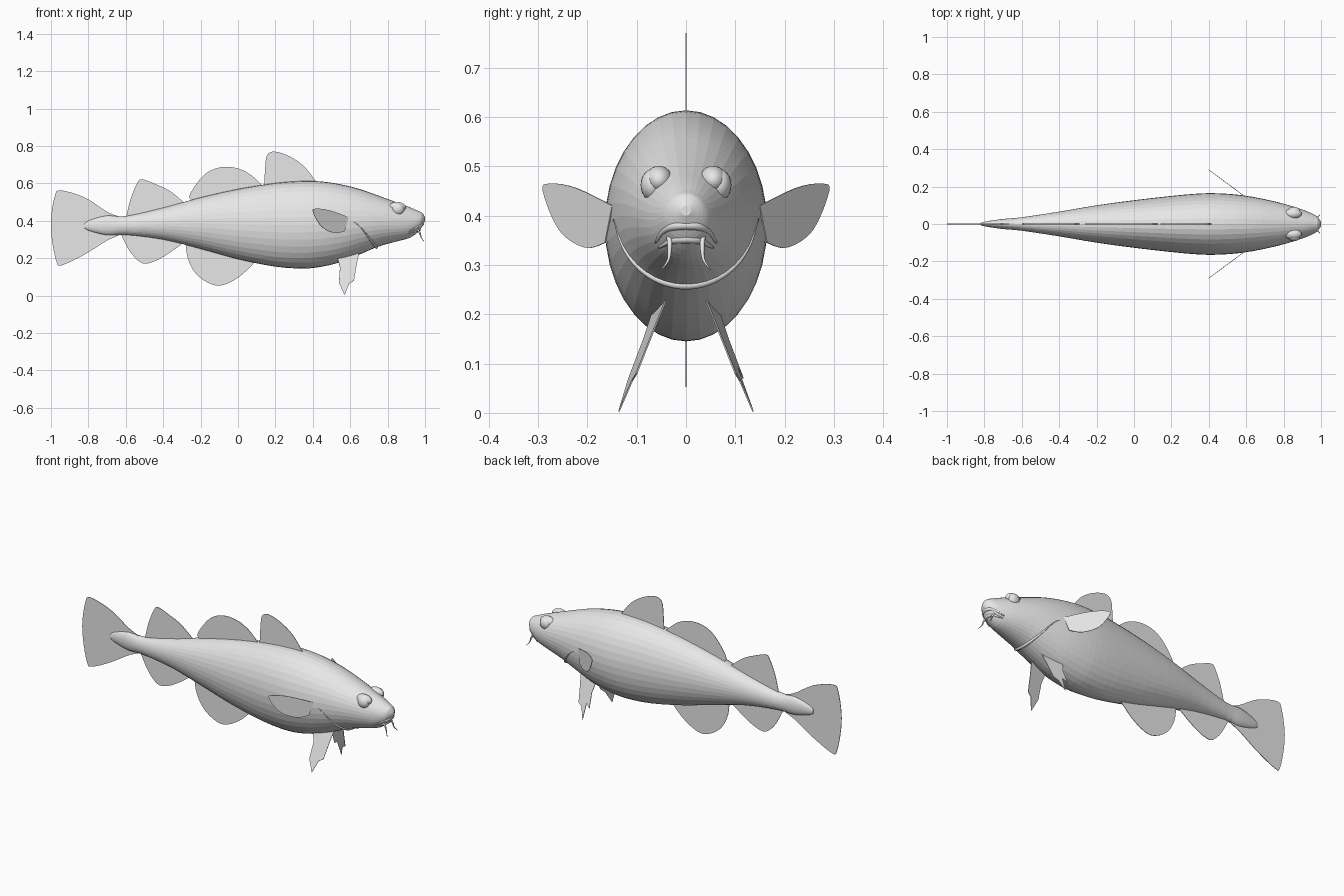
import bpy
import bmesh
import math
from mathutils import Vector

cube = bpy.data.objects.get("Cube")
if cube:
    bpy.data.objects.remove(cube, do_unlink=True)

# Single plain grey material
grey = bpy.data.materials.new("plain_grey")
grey.use_nodes = True
COLOUR = (0.8, 0.8, 0.8, 1)
grey.diffuse_color = COLOUR
grey.node_tree.nodes["Principled BSDF"].inputs["Base Color"].default_value = COLOUR


def spline(points, steps):
    """Smooth path of any dimension passing through the given points."""
    pts = [Vector(p) for p in points]
    path = []
    for i in range(len(pts) - 1):
        before, start = pts[max(i - 1, 0)], pts[i]
        end, after = pts[i + 1], pts[min(i + 2, len(pts) - 1)]
        for s in range(steps):
            t = s / steps
            path.append(start + t / 2 * ((end - before)
                        + t * (2 * before - 5 * start + 4 * end - after)
                        + t * t * (3 * (start - end) + after - before)))
    path.append(pts[-1])
    return path


def finish(name, bm):
    """Turn a bmesh into a named grey object."""
    bmesh.ops.recalc_face_normals(bm, faces=bm.faces[:])
    mesh = bpy.data.meshes.new(name)
    bm.to_mesh(mesh)
    bm.free()
    mesh.materials.append(grey)
    obj = bpy.data.objects.new(name, mesh)
    bpy.context.collection.objects.link(obj)
    return obj


def loft(name, rings):
    """Skin a row of equal rings and cap both ends."""
    bm = bmesh.new()
    loops = [[bm.verts.new(p) for p in ring] for ring in rings]
    count = len(loops[0])
    for a, b in zip(loops, loops[1:]):
        for i in range(count):
            j = (i + 1) % count
            bm.faces.new((a[i], a[j], b[j], b[i]))
    bm.faces.new(loops[0])
    bm.faces.new(loops[-1])
    return finish(name, bm)


def tube(name, path, radius_at, sides=8):
    """Round tube along a path; radius_at takes 0..1 along it."""
    rings = []
    for i, p in enumerate(path):
        along = (path[min(i + 1, len(path) - 1)] - path[max(i - 1, 0)]).normalized()
        u = along.cross(Vector((1, 0.2, 0.1))).normalized()
        v = along.cross(u)
        r = radius_at(i / (len(path) - 1))
        turns = [math.tau * k / sides for k in range(sides)]
        rings.append([p + r * (u * math.cos(a) + v * math.sin(a)) for a in turns])
    obj = loft(name, rings)
    for poly in obj.data.polygons:
        poly.use_smooth = True
    return obj


def fin(name, outline, depth=lambda x, z: 0, thickness=0.003):
    """Thin plate from an x-z outline, pushed sideways by depth."""
    bm = bmesh.new()
    verts = [bm.verts.new((x, depth(x, z), z)) for x, z in outline]
    bmesh.ops.triangulate(bm, faces=[bm.faces.new(verts)])
    obj = finish(name, bm)
    solid = obj.modifiers.new("thickness", "SOLIDIFY")
    solid.thickness = thickness
    solid.offset = 0
    return obj


def ellipsoid(name, centre, radii):
    bm = bmesh.new()
    bmesh.ops.create_uvsphere(bm, u_segments=20, v_segments=12, radius=1)
    bmesh.ops.scale(bm, vec=radii, verts=bm.verts[:])
    bmesh.ops.translate(bm, vec=centre, verts=bm.verts[:])
    obj = finish(name, bm)
    for poly in obj.data.polygons:
        poly.use_smooth = True
    return obj


# Body stations from tail to snout: x, top, bottom, half width
stations = spline([
    (-.82, .385, .36, .006), (-.79, .405, .345, .014), (-.7, .428, .323, .027),
    (-.6, .425, .325, .036), (-.4, .47, .3, .066), (-.2, .525, .25, .1),
    (0, .57, .195, .127), (.2, .602, .155, .15), (.35, .613, .145, .163),
    (.45, .61, .155, .164), (.55, .595, .18, .157), (.65, .57, .22, .142),
    (.75, .535, .262, .121), (.85, .498, .29, .094), (.92, .472, .31, .07),
    (.965, .452, .342, .05), (.985, .442, .37, .034), (1, .42, .4, .01)], 3)


def section_point(station, angle):
    x, top, bottom, width = station
    return Vector((x, width * math.cos(angle),
                   (top + bottom) / 2 + (top - bottom) / 2 * math.sin(angle)))


def skin_point(x, angle):
    """Point on the body skin at any x."""
    for a, b in zip(stations, stations[1:]):
        if a[0] <= x <= b[0]:
            return section_point(a.lerp(b, (x - a[0]) / (b[0] - a[0])), angle)


SIDES = 36
loft("body", [[section_point(s, math.tau * k / SIDES) for k in range(SIDES)]
              for s in stations])

# Fins on the centre line
centre_fins = {
    "front_dorsal_fin": [(.14, .585), (.145, .68), (.155, .75), (.195, .77),
                         (.275, .745), (.355, .69), (.42, .605)],
    "middle_dorsal_fin": [(-.24, .505), (-.26, .535), (-.205, .62), (-.15, .667),
                          (-.08, .688), (0, .68), (.07, .645), (.14, .58)],
    "rear_dorsal_fin": [(-.6, .41), (-.575, .515), (-.54, .6), (-.515, .622),
                        (-.45, .6), (-.365, .56), (-.28, .49)],
    "front_anal_fin": [(-.28, .29), (-.27, .205), (-.235, .13), (-.18, .08),
                       (-.11, .053), (-.045, .07), (.025, .115), (.1, .19)],
    "rear_anal_fin": [(-.63, .335), (-.58, .24), (-.525, .18), (-.475, .174),
                      (-.395, .21), (-.28, .29)],
    "tail_fin": [(-.6, .415), (-.69, .443), (-.82, .525), (-.95, .563),
                 (-.98, .53), (-1, .41), (-.995, .3), (-.97, .18),
                 (-.94, .163), (-.82, .22), (-.69, .3), (-.6, .335)],
}
for name, outline in centre_fins.items():
    fin(name, spline(outline, 4))

pectoral = spline([(.59, .42), (.49, .456), (.42, .465), (.4, .45),
                   (.445, .37), (.515, .335), (.57, .345)], 4)
pelvic = [(.53, .21), (.545, .15), (.54, .07), (.565, .09), (.57, .003),
          (.595, .065), (.62, .08), (.635, .17), (.65, .24)]

# Paired parts, left is +y here
for side, sign in (("far", 1), ("near", -1)):
    fin(side + "_pectoral_fin", pectoral,
        lambda x, z: sign * (.16 + (.575 - x) * .74))
    fin(side + "_pelvic_fin", pelvic,
        lambda x, z: sign * (.04 + (.23 - z) * .37 + (.65 - x) * .15))

    # Eye with a raised brow
    ellipsoid(side + "_eye", (.855, sign * .068, .462), (.033, .024, .032))
    ellipsoid(side + "_brow", (.85, sign * .055, .472), (.047, .028, .029))

    # Whisker hanging from the mouth
    whisker = [(.955, .034, .36), (.972, .033, .335), (.98, .036, .31), (.995, .05, .29)]
    tube(side + "_whisker", spline([(x, sign * y, z) for x, y, z in whisker], 4),
         lambda t: .0055 * (1 - t) + .001)

# Gill edge wrapping under the head
gill = []
for k in range(37):
    angle = math.radians(-180 * k / 36)
    gill.append(skin_point(.62 + .12 * math.sin(-angle) ** .7 if 0 < k < 36 else .62, angle))
tube("gill_edge", gill, lambda t: .001 + .007 * math.sin(math.pi * t))

# Lips arching around the underside of the snout
upper_lip = [(.915, -.062, .345), (.955, -.045, .368), (.982, -.02, .379)]
lower_lip = [(.915, -.055, .335), (.95, -.035, .346), (.966, -.015, .352)]
for name, half in (("upper_lip", upper_lip), ("lower_lip", lower_lip)):
    whole = half + [(x, -y, z) for x, y, z in reversed(half)]
    tube(name, spline(whole, 4), lambda t: .002 + .007 * math.sin(math.pi * t))
